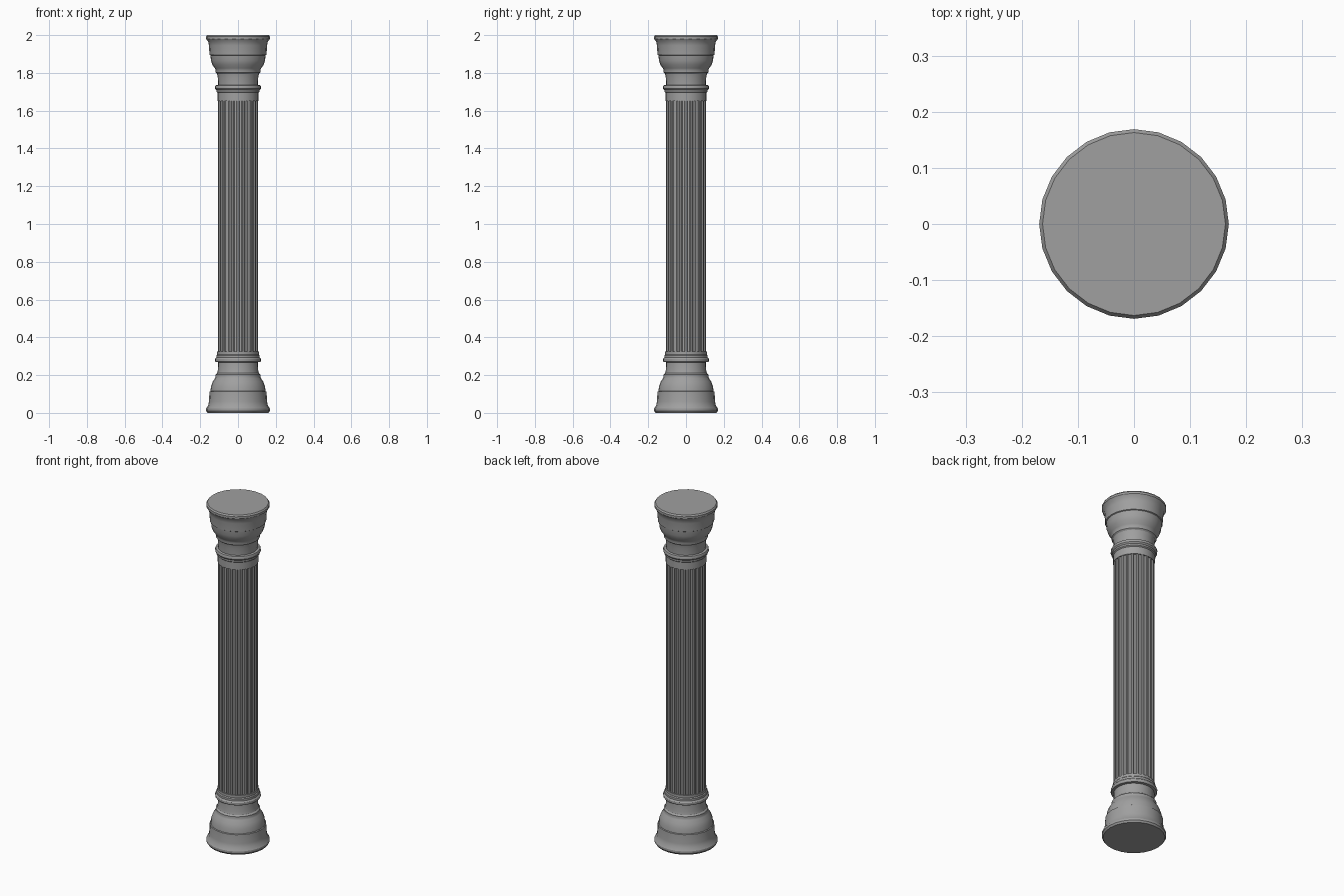
import bpy
import bmesh
from math import cos, sin, radians, tau

SIDES = 24

cube = bpy.data.objects.get("Cube")
if cube:
    bpy.data.objects.remove(cube, do_unlink=True)

stone = bpy.data.materials.new("grey stone")
stone.use_nodes = True
grey = (0.35, 0.35, 0.35, 1)
stone.diffuse_color = grey
stone.node_tree.nodes["Principled BSDF"].inputs["Base Color"].default_value = grey


def skin(name, sections):
    """Bridge stacked outlines, given as lists of points, into a capped solid."""
    bm = bmesh.new()
    rings = [[bm.verts.new(p) for p in section] for section in sections]
    for low, high in zip(rings, rings[1:]):
        for i in range(len(low)):
            j = (i + 1) % len(low)
            bm.faces.new((low[i], low[j], high[j], high[i]))
    bm.faces.new(rings[0])
    bm.faces.new(rings[-1])
    bmesh.ops.recalc_face_normals(bm, faces=bm.faces)
    mesh = bpy.data.meshes.new(name)
    bm.to_mesh(mesh)
    bm.free()
    mesh.materials.append(stone)
    obj = bpy.data.objects.new(name, mesh)
    bpy.context.collection.objects.link(obj)
    bpy.ops.object.select_all(action="DESELECT")
    obj.select_set(True)
    bpy.context.view_layer.objects.active = obj
    bpy.ops.object.shade_smooth_by_angle(angle=radians(30))
    return obj


def lathe(name, profile):
    """Turn a profile of (radius, height) pairs around the z axis."""
    turns = [tau * i / SIDES for i in range(SIDES)]
    return skin(name, [[(r * cos(a), r * sin(a), z) for a in turns] for r, z in profile])


# Flared base with a rounded foot, a stepped bell and a neck
lathe("base", [
    (0.162, 0), (0.169, 0.01), (0.169, 0.022), (0.158, 0.04), (0.154, 0.06),
    (0.151, 0.112), (0.146, 0.115), (0.143, 0.14), (0.134, 0.165), (0.122, 0.184),
    (0.119, 0.19), (0.119, 0.203), (0.111, 0.21), (0.107, 0.225), (0.106, 0.275)])

# Flared capital, ending in a rounded lip
lathe("capital", [
    (0.106, 1.73), (0.107, 1.775), (0.111, 1.795), (0.118, 1.802), (0.118, 1.815),
    (0.123, 1.825), (0.136, 1.843), (0.143, 1.865), (0.146, 1.893), (0.151, 1.896),
    (0.154, 1.945), (0.158, 1.965), (0.169, 1.98), (0.169, 1.992), (0.163, 2)])

# Ring mouldings and plain collars at both ends of the shaft
lathe("lower_ring", [
    (0.106, 0.268), (0.119, 0.27), (0.122, 0.275), (0.122, 0.285), (0.119, 0.29),
    (0.115, 0.293), (0.115, 0.305), (0.11, 0.31), (0.11, 0.325)])
lathe("upper_ring", [
    (0.109, 1.652), (0.109, 1.695), (0.115, 1.7), (0.115, 1.71), (0.119, 1.713),
    (0.122, 1.718), (0.122, 1.728), (0.119, 1.734), (0.106, 1.736)])

# Fluted shaft: each side has a narrow fillet and a shallow groove
flute = [(-2.2, 0.107), (2.2, 0.107), (4.5, 0.101), (10.5, 0.101)]
outline = []
for i in range(SIDES):
    for offset, r in flute:
        a = tau * i / SIDES + radians(offset)
        outline.append((r * cos(a), r * sin(a)))
skin("fluted_shaft", [[(x, y, z) for x, y in outline] for z in (0.31, 1.67)])
